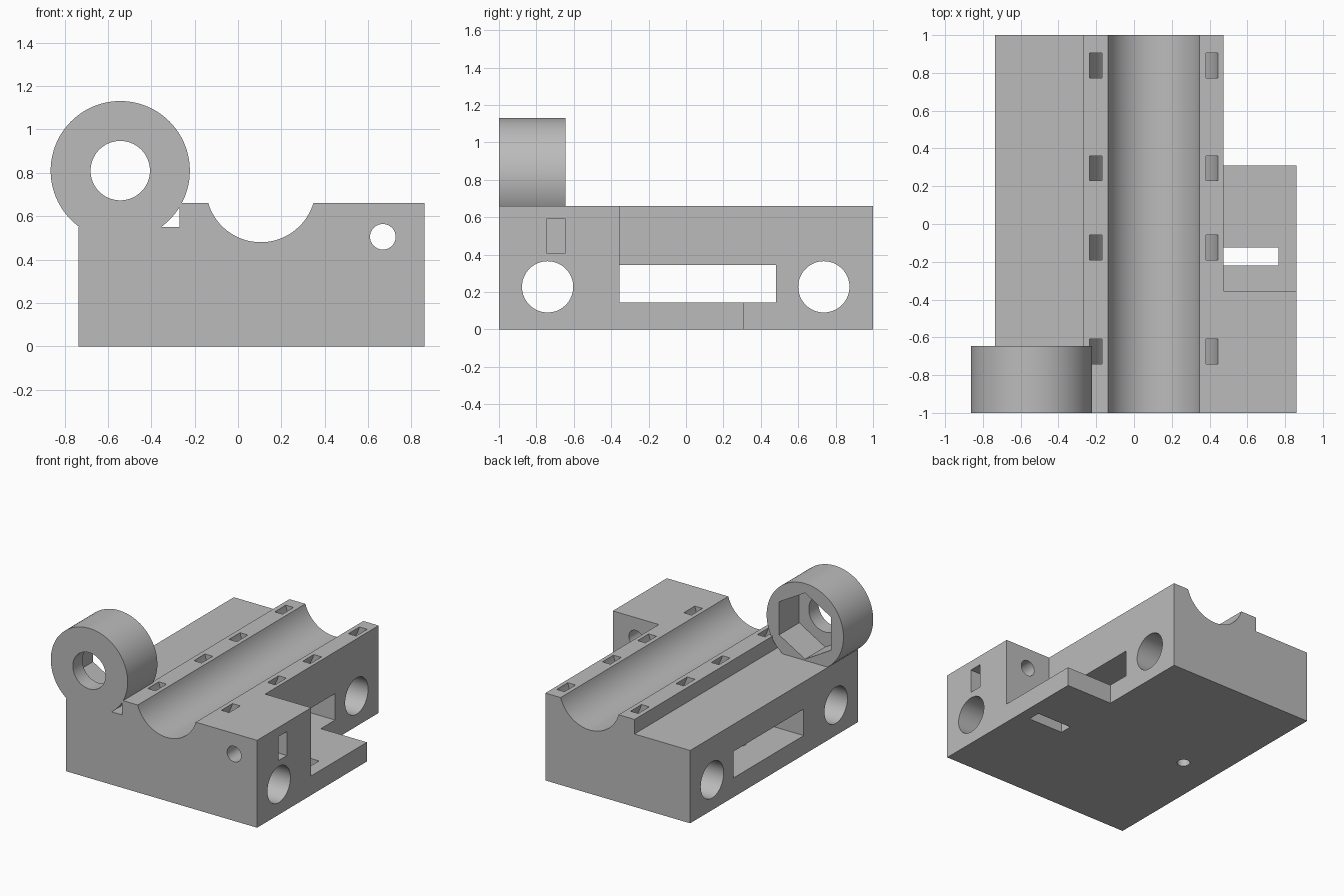
import bpy, bmesh, math
from mathutils import Vector

if "Cube" in bpy.data.objects:
    bpy.data.objects.remove(bpy.data.objects["Cube"], do_unlink=True)

grey = bpy.data.materials.new("plain grey")
grey.use_nodes = True
colour = (0.5, 0.5, 0.5, 1)
grey.diffuse_color = colour
grey.node_tree.nodes["Principled BSDF"].inputs["Base Color"].default_value = colour


def prism(name, outline, axis, start, end):
    """Extrude a 2D outline along x, y or z."""
    place = {"x": lambda a, b, t: Vector((t, a, b)),
             "y": lambda a, b, t: Vector((a, t, b)),
             "z": lambda a, b, t: Vector((a, b, t))}[axis]
    bm = bmesh.new()
    face = bm.faces.new([bm.verts.new(place(a, b, start)) for a, b in outline])
    moved = bmesh.ops.extrude_face_region(bm, geom=[face])["geom"]
    shift = place(0, 0, end - start)
    bmesh.ops.translate(bm, vec=shift, verts=[v for v in moved if isinstance(v, bmesh.types.BMVert)])
    bmesh.ops.recalc_face_normals(bm, faces=bm.faces)
    mesh = bpy.data.meshes.new(name)
    bm.to_mesh(mesh)
    bm.free()
    mesh.materials.append(grey)
    obj = bpy.data.objects.new(name, mesh)
    bpy.context.collection.objects.link(obj)
    return obj


def arc(cx, cz, r, a0, a1, n=48):
    angles = [math.radians(a0 + (a1 - a0) * i / n) for i in range(n + 1)]
    return [(cx + r * math.cos(a), cz + r * math.sin(a)) for a in angles]


def circle(cx, cz, r, n=64, turn=0):
    return arc(cx, cz, r, turn, turn + 360, n)[:-1]


def rect(a0, a1, b0, b1):
    return [(a0, b0), (a1, b0), (a1, b1), (a0, b1)]


def combine(target, other, operation="DIFFERENCE"):
    mod = target.modifiers.new("boolean", "BOOLEAN")
    mod.object, mod.operation, mod.solver = other, operation, "EXACT"
    bpy.context.view_layer.objects.active = target
    bpy.ops.object.modifier_apply(modifier=mod.name)
    bpy.data.objects.remove(other, do_unlink=True)


def cut(name, outline, axis, start, end):
    combine(body, prism(name, outline, axis, start, end))


left, inner, right = -0.735, 0.475, 0.86
top, shelf, plate = 0.66, 0.55, 0.145
block_back = -0.355

# Body section with the lowered shelf and the round channel
cx, cz, cr = 0.105, 0.733, 0.253
dip = math.degrees(math.asin((cz - top) / cr))
profile = [(left, 0), (right, 0), (right, top)]
profile += arc(cx, cz, cr, -dip, dip - 180)
profile += [(-0.27, top), (-0.27, shelf), (left, shelf)]
body = prism("rod_carriage_body", profile, "y", -1, 1)

# Side notch leaving the front block and a thin plate
cut("upper_notch", rect(block_back, 1.2, plate, 1), "x", inner, 1)
cut("rear_notch", rect(0.31, 1.2, -0.2, 1), "x", inner, 1)

# Long window and cross holes through the body
cut("window", rect(block_back, 0.48, plate, 0.345), "x", -1, 0.7)
for y in (-0.74, 0.737):
    cut("cross_hole", circle(y, 0.228, 0.137), "x", -1.1, 1.1)

# Curved strap passages beneath the channel
for y in (0.84, 0.295, -0.125, -0.675):
    ring = []
    for r, flip in ((0.348, False), (0.285, True)):
        d = math.degrees(math.asin((cz - top - 0.02) / r))
        pts = arc(cx, cz, r, -d, d - 180)
        ring += pts[::-1] if flip else pts
    cut("strap_passage", ring, "y", y - 0.066, y + 0.066)

# Plate slot, underside hole, clamp screw hole and its nut slot
cut("plate_slot", rect(inner, 0.765, -0.22, -0.125), "z", -0.1, 0.25)
cut("underside_hole", circle(-0.45, 0, 0.045, 32), "z", -0.1, 0.2)
cut("screw_hole", circle(0.668, 0.505, 0.059, 40), "y", -1.1, -0.2)
cut("nut_slot", rect(-0.745, -0.645, 0.41, 0.59), "x", 0.57, 1)

# Round boss with a through hole and a hexagonal pocket at the back
bx, bz = -0.543, 0.81
combine(body, prism("boss", circle(bx, bz, 0.321, 96), "y", -1, -0.645), "UNION")
cut("boss_hole", circle(bx, bz, 0.137), "y", -1.1, -0.5)
cut("hex_pocket", circle(bx, bz, 0.25, 6, 30), "y", -0.885, -0.5)

# Smooth the round walls, keep edges sharp
bpy.ops.object.select_all(action="DESELECT")
body.select_set(True)
bpy.context.view_layer.objects.active = body
bpy.ops.object.shade_smooth_by_angle(angle=math.radians(25))
